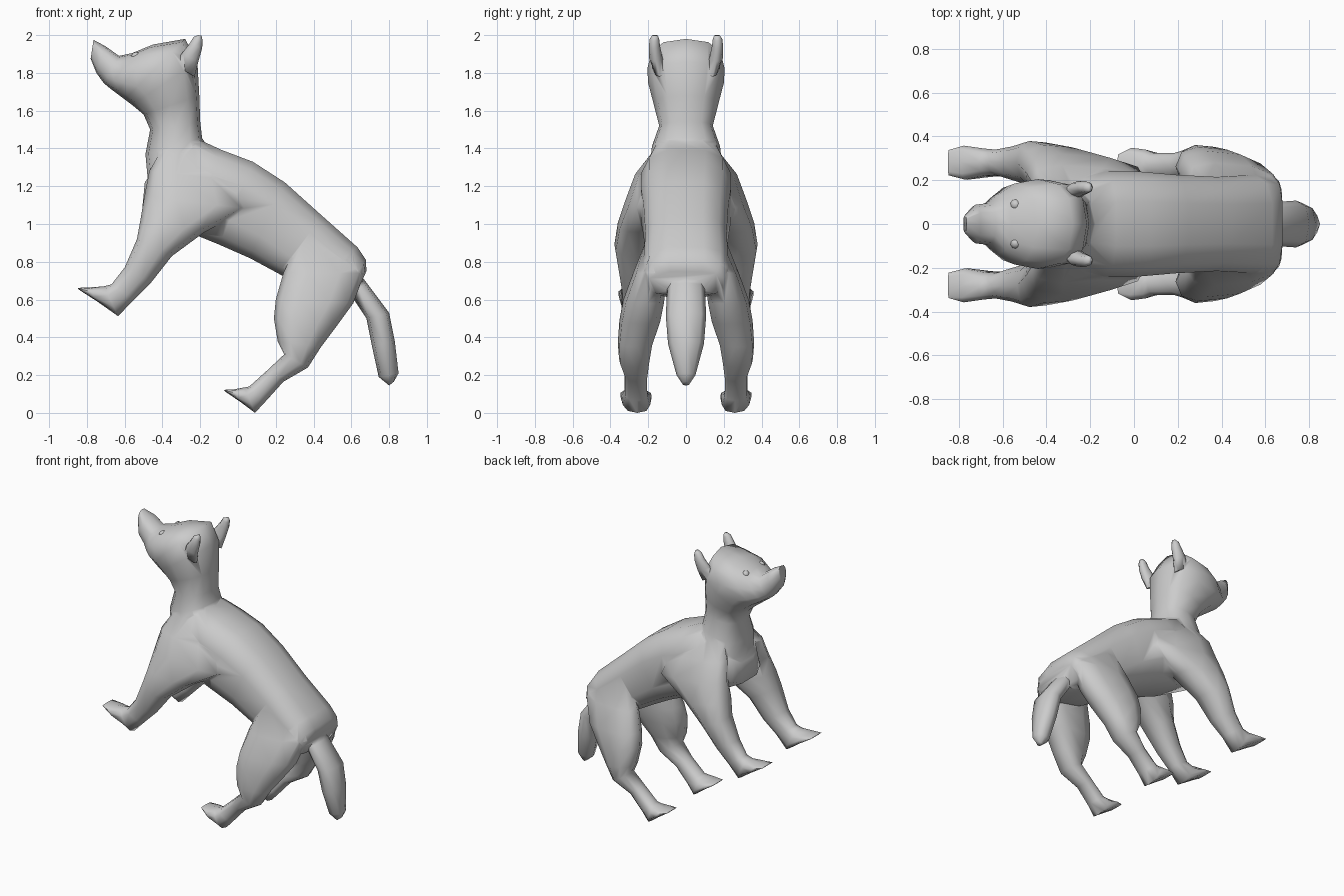
import bpy, bmesh, math
from mathutils import Vector

fur = bpy.data.materials.new("grey fur")
fur.diffuse_color = (0.6, 0.6, 0.6, 1)


def finish(ob, angle=80):
    bpy.ops.object.select_all(action='DESELECT')
    ob.select_set(True)
    bpy.context.view_layer.objects.active = ob
    bpy.ops.object.shade_smooth_by_angle(angle=math.radians(angle))


def loft(name, sections, sides=10, power=0.8, side=1, shear=0.0):
    """Skin rings; each is (upper x, upper z, lower x, lower z, half width, centre y).
    Shear pushes the upper edge of each ring outward and the lower edge inward."""
    bm = bmesh.new()
    rings = []
    for ux, uz, lx, lz, hw, yc in sections:
        up, low = Vector((ux, yc, uz)), Vector((lx, yc, lz))
        mid, half = (up + low) / 2, (up - low) / 2
        ring = []
        for i in range(sides):
            a = 2 * math.pi * (i + 0.5 * (power < 0.7)) / sides
            c, s = math.cos(a), math.sin(a)
            t = math.copysign(abs(c) ** power, c)
            p = mid + half * t
            p.y += hw * math.copysign(abs(s) ** power, s) + shear * t * half.length
            p.y *= side
            ring.append(bm.verts.new(p))
        rings.append(ring)
    for a, b in zip(rings, rings[1:]):
        for i in range(sides):
            j = (i + 1) % sides
            bm.faces.new((a[i], a[j], b[j], b[i]))
    bm.faces.new(rings[0])
    bm.faces.new(rings[-1])
    bmesh.ops.recalc_face_normals(bm, faces=bm.faces)
    me = bpy.data.meshes.new(name)
    bm.to_mesh(me)
    bm.free()
    me.materials.append(fur)
    ob = bpy.data.objects.new(name, me)
    bpy.context.collection.objects.link(ob)
    return ob


# Torso from chest to rump
body = loft("body", [
    (-0.33, 1.42, -0.495, 1.22, 0.16, 0),
    (-0.20, 1.45, -0.51, 1.08, 0.205, 0),
    (-0.08, 1.395, -0.27, 0.955, 0.245, 0),
    (0.08, 1.335, -0.10, 0.885, 0.245, 0),
    (0.25, 1.225, 0.06, 0.815, 0.23, 0),
    (0.45, 1.045, 0.21, 0.735, 0.22, 0),
    (0.635, 0.88, 0.36, 0.65, 0.23, 0),
    (0.68, 0.81, 0.54, 0.61, 0.225, 0),
    (0.68, 0.75, 0.62, 0.62, 0.20, 0)], sides=12, power=0.66)

# Neck and head
head = loft("neck_and_head", [
    (-0.12, 1.34, -0.47, 1.15, 0.20, 0),
    (-0.19, 1.455, -0.49, 1.37, 0.18, 0),
    (-0.20, 1.54, -0.465, 1.50, 0.142, 0),
    (-0.205, 1.68, -0.50, 1.58, 0.17, 0),
    (-0.215, 1.86, -0.56, 1.63, 0.20, 0),
    (-0.28, 1.98, -0.60, 1.66, 0.205, 0),
    (-0.45, 1.95, -0.64, 1.69, 0.185, 0),
    (-0.56, 1.905, -0.68, 1.72, 0.135, 0),
    (-0.63, 1.89, -0.71, 1.745, 0.095, 0),
    (-0.70, 1.94, -0.75, 1.80, 0.088, 0),
    (-0.765, 1.975, -0.78, 1.875, 0.04, 0)], sides=12)

# Tail
tail = loft("tail", [
    (0.62, 0.77, 0.54, 0.68, 0.07, 0),
    (0.68, 0.69, 0.60, 0.62, 0.10, 0),
    (0.80, 0.53, 0.68, 0.50, 0.107, 0),
    (0.83, 0.38, 0.71, 0.35, 0.095, 0),
    (0.85, 0.21, 0.745, 0.19, 0.05, 0),
    (0.825, 0.165, 0.80, 0.145, 0.02, 0)], sides=8)

foreleg = [
    (-0.40, 1.40, -0.10, 1.35, 0.04, 0.13),
    (-0.47, 1.28, 0.0, 1.23, 0.085, 0.18),
    (-0.495, 1.15, 0.06, 1.08, 0.10, 0.215),
    (-0.515, 1.03, -0.18, 0.955, 0.115, 0.245),
    (-0.535, 0.92, -0.35, 0.83, 0.105, 0.275),
    (-0.60, 0.77, -0.46, 0.69, 0.08, 0.275),
    (-0.67, 0.68, -0.55, 0.60, 0.06, 0.28),
    (-0.71, 0.67, -0.635, 0.512, 0.065, 0.28),
    (-0.79, 0.664, -0.75, 0.593, 0.08, 0.28),
    (-0.85, 0.662, -0.842, 0.652, 0.06, 0.28)]

hindleg = [
    (0.34, 0.96, 0.60, 0.87, 0.05, 0.15),
    (0.24, 0.74, 0.67, 0.74, 0.085, 0.19),
    (0.20, 0.60, 0.61, 0.58, 0.105, 0.225),
    (0.19, 0.50, 0.53, 0.47, 0.105, 0.245),
    (0.21, 0.38, 0.44, 0.35, 0.09, 0.27),
    (0.245, 0.31, 0.37, 0.24, 0.08, 0.275),
    (0.16, 0.23, 0.24, 0.165, 0.06, 0.265),
    (0.06, 0.14, 0.15, 0.065, 0.06, 0.265),
    (0.035, 0.135, 0.09, 0.0, 0.075, 0.265),
    (-0.02, 0.125, 0.01, 0.06, 0.085, 0.265),
    (-0.075, 0.122, -0.067, 0.112, 0.055, 0.265)]

ear = [
    (-0.33, 1.84, -0.23, 1.78, 0.03, 0.14),
    (-0.30, 1.90, -0.21, 1.86, 0.036, 0.16),
    (-0.26, 1.95, -0.19, 1.93, 0.030, 0.167),
    (-0.235, 1.99, -0.187, 1.97, 0.025, 0.167),
    (-0.21, 2.00, -0.193, 1.997, 0.015, 0.165)]

parts = [head, tail]
for side, label in ((1, "left"), (-1, "right")):
    parts.append(loft(label + "_front_leg", foreleg, side=side, shear=0.08))
    parts.append(loft(label + "_hind_leg", hindleg, side=side, shear=0.1))
    parts.append(loft(label + "_ear", ear, sides=8, power=1, side=side))
    # Eye
    bpy.ops.mesh.primitive_uv_sphere_add(segments=10, ring_count=6, radius=0.026,
                                         location=(-0.54, 0.088 * side, 1.885))
    eye = bpy.context.object
    eye.name = label + "_eye"
    eye.data.materials.append(fur)
    finish(eye)

# Weld the limbs, head and tail into one skin
for part in parts:
    mod = body.modifiers.new("weld", 'BOOLEAN')
    mod.operation = 'UNION'
    mod.solver = 'EXACT'
    mod.object = part
    bpy.context.view_layer.objects.active = body
    bpy.ops.object.modifier_apply(modifier=mod.name)
    bpy.data.objects.remove(part)
finish(body)
